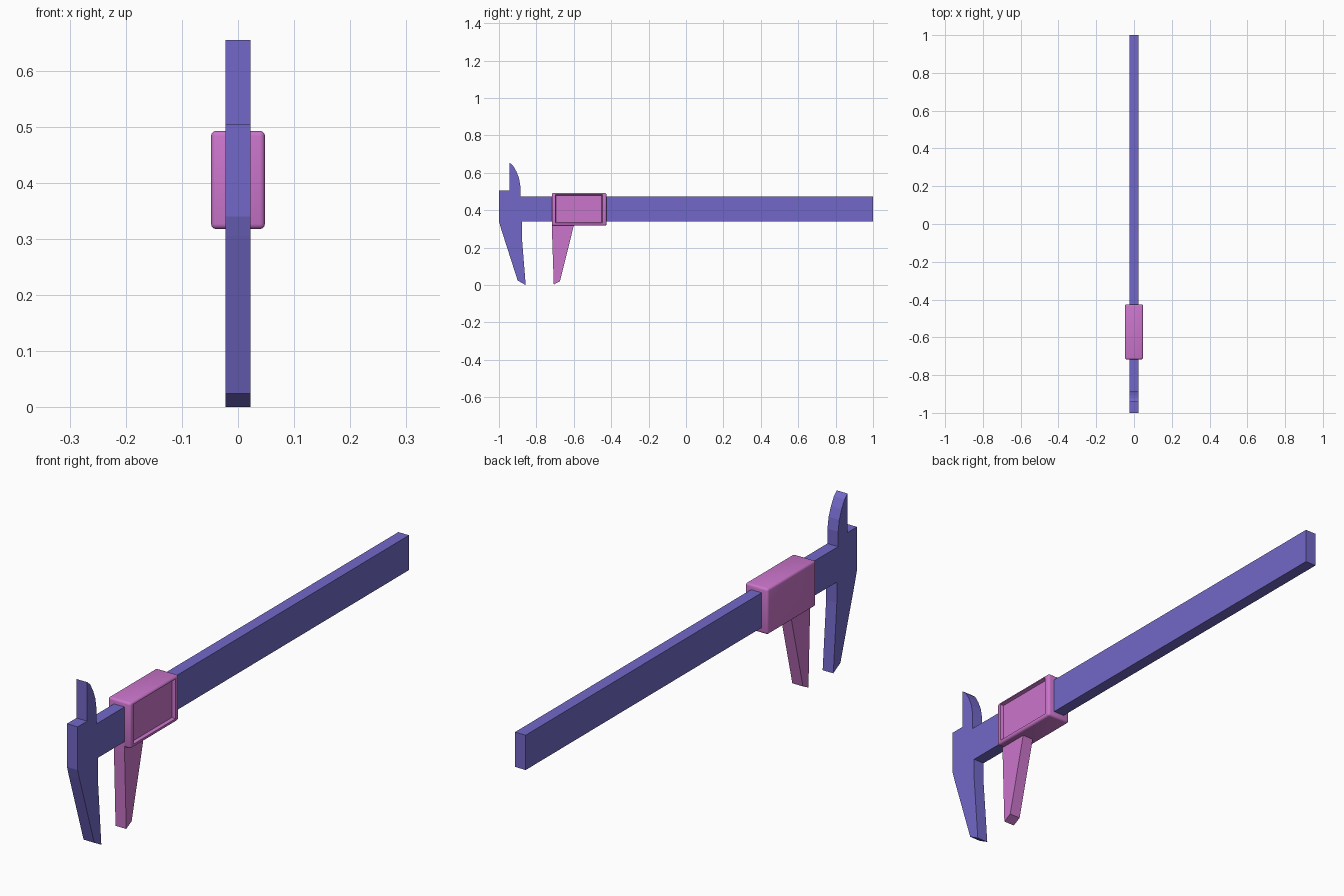
import bpy, bmesh
from math import radians
from mathutils import Vector

if "Cube" in bpy.data.objects:
    bpy.data.objects.remove(bpy.data.objects["Cube"])


def material(name, rgb):
    m = bpy.data.materials.new(name)
    m.diffuse_color = (*rgb, 1)
    m.use_nodes = True
    m.node_tree.nodes["Principled BSDF"].inputs["Base Color"].default_value = m.diffuse_color
    return m


def finish(name, bm, mat):
    bmesh.ops.recalc_face_normals(bm, faces=bm.faces)
    me = bpy.data.meshes.new(name)
    bm.to_mesh(me)
    bm.free()
    me.materials.append(mat)
    ob = bpy.data.objects.new(name, me)
    bpy.context.collection.objects.link(ob)
    return ob


def plate(name, outline, half, mat):
    """Extrude a (y, z) outline to thickness 2*half along x."""
    bm = bmesh.new()
    face = bm.faces.new([bm.verts.new((-half, y, z)) for y, z in outline])
    ext = bmesh.ops.extrude_face_region(bm, geom=[face])
    verts = [g for g in ext["geom"] if isinstance(g, bmesh.types.BMVert)]
    bmesh.ops.translate(bm, verts=verts, vec=(2 * half, 0, 0))
    return finish(name, bm, mat)


blue = material("blue", (0.17, 0.14, 0.58))
pink = material("pink", (0.60, 0.18, 0.60))
HALF = 0.0225

# Beam with fixed lower jaw and curved upper jaw
plate("beam_and_fixed_jaw", [
    (1, 0.34), (1, 0.473), (-0.886, 0.473),
    (-0.886, 0.53), (-0.893, 0.572), (-0.907, 0.608), (-0.925, 0.639), (-0.943, 0.654),
    (-0.943, 0.505), (-1, 0.505), (-1, 0.34), (-0.99, 0.305),
    (-0.9, 0.024), (-0.857, 0), (-0.878, 0.26), (-0.878, 0.34)], HALF, blue)

# Sliding jaw
plate("sliding_jaw", [
    (-0.717, 0.345), (-0.592, 0.345), (-0.602, 0.31),
    (-0.674, 0.02), (-0.707, 0.003), (-0.717, 0.3)], HALF, pink)

# Slider housing: rounded box with a recessed display on the +x side
centre, size = Vector((0, -0.571, 0.405)), Vector((0.096, 0.292, 0.175))
bm = bmesh.new()
bmesh.ops.create_cube(bm, size=1)
for v in bm.verts:
    v.co = centre + v.co * size
bmesh.ops.bevel(bm, geom=bm.edges[:], offset=0.009, segments=3, profile=0.5, affect='EDGES')
bm.normal_update()
side = max(bm.faces, key=lambda f: f.calc_area() * (f.normal.x > 0.99))
bmesh.ops.inset_individual(bm, faces=[side], thickness=0.003)
for v in side.verts:
    v.co.y = -0.699 if v.co.y < centre.y else -0.447
    v.co.z = 0.331 if v.co.z < centre.z else 0.483
bmesh.ops.inset_individual(bm, faces=[side], thickness=0.005, depth=-0.012)
slider = finish("slider_housing", bm, pink)
bpy.context.view_layer.objects.active = slider
slider.select_set(True)
bpy.ops.object.shade_smooth_by_angle(angle=radians(35))
